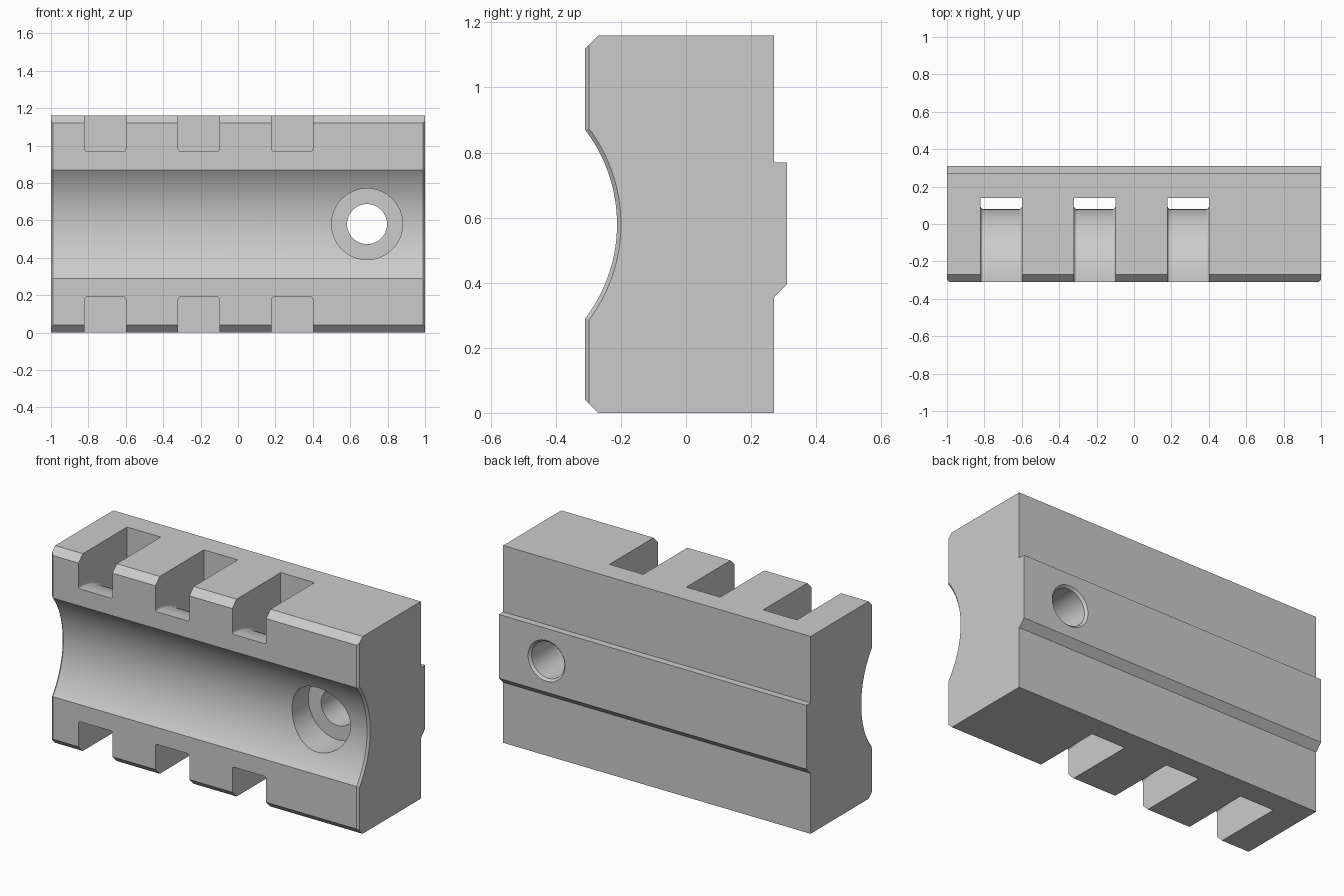
import bpy, bmesh, math

if "Cube" in bpy.data.objects:
    bpy.data.objects.remove(bpy.data.objects["Cube"])

HEIGHT, MID = 1.16, 0.58
FRONT, BACK = -0.31, 0.27


def arc(cy, r, half_angle, steps):
    """Points (y, z) on an arc bulging to the back, from top to bottom."""
    angles = [half_angle * (1 - 2 * i / steps) for i in range(steps + 1)]
    return [(cy + r * math.cos(a), MID + r * math.sin(a)) for a in angles]


def loft(name, rings):
    """Closed solid through a row of matching rings."""
    bm = bmesh.new()
    rows = [[bm.verts.new(p) for p in ring] for ring in rings]
    n = len(rows[0])
    for a, b in zip(rows, rows[1:]):
        for i in range(n):
            j = (i + 1) % n
            bm.faces.new((a[i], a[j], b[j], b[i]))
    bm.faces.new(rows[0])
    bm.faces.new(rows[-1])
    bmesh.ops.recalc_face_normals(bm, faces=bm.faces)
    mesh = bpy.data.meshes.new(name)
    bm.to_mesh(mesh)
    bm.free()
    obj = bpy.data.objects.new(name, mesh)
    bpy.context.collection.objects.link(obj)
    return obj


# Clamp body: side profile with grooved front and locating rail on the back
def body_profile(inset):
    y = FRONT + inset
    edge = 0.04 - inset
    r, cy = 0.478 + inset, -0.69
    groove = arc(cy, r, math.acos((y - cy) / r), 40)
    return ([(y, HEIGHT - edge)] + groove
            + [(y, edge), (-0.27, 0), (BACK, 0), (BACK, 0.355), (0.31, 0.395),
               (0.31, 0.77), (BACK, 0.77), (BACK, HEIGHT), (-0.27, HEIGHT)])


CHAMFER = 0.012
body = loft("clamp_block", [
    [(x, y, z) for y, z in body_profile(inset)]
    for x, inset in ((-1, CHAMFER), (CHAMFER - 1, 0), (1 - CHAMFER, 0), (1, CHAMFER))])


# Strap slots: flat back wall, round inner wall with filleted corners
def slot_profile(r):
    return (arc(FRONT, r, math.pi / 2, 48)
            + [(-0.5, MID - r), (-0.5, -0.1), (0.14, -0.1),
               (0.14, 1.26), (-0.5, 1.26), (-0.5, MID + r)])


def slot_cutter(cx):
    fillet = 0.012
    half = []
    for i in range(4):
        t = math.pi / 6 * i
        half.append((0.11 - fillet * (1 - math.cos(t)),
                     0.39 + fillet * (1 - math.sin(t))))
    sections = [(-x, r) for x, r in half] + half[::-1]
    return loft("slot_cutter", [
        [(cx + x, y, z) for y, z in slot_profile(r)] for x, r in sections])


cutters = [slot_cutter(cx) for cx in (-0.71, -0.21, 0.29)]

# Bolt hole: counterbore in the groove, small chamfer on the back
bolt = [(0.19, -0.5), (0.19, -0.06), (0.107, -0.06),
        (0.107, 0.297), (0.12, 0.31), (0.12, 0.4)]
SIDES = 64
cutters.append(loft("bolt_cutter", [
    [(0.69 + r * math.cos(math.tau * i / SIDES), y,
      MID + r * math.sin(math.tau * i / SIDES)) for i in range(SIDES)]
    for r, y in bolt]))

bpy.ops.object.select_all(action="DESELECT")
bpy.context.view_layer.objects.active = body
body.select_set(True)
for cutter in cutters:
    mod = body.modifiers.new("cut", "BOOLEAN")
    mod.operation = "DIFFERENCE"
    mod.solver = "EXACT"
    mod.object = cutter
    bpy.ops.object.modifier_apply(modifier=mod.name)
    bpy.data.objects.remove(cutter)

# Plain grey finish
grey = bpy.data.materials.new("plain_grey")
grey.use_nodes = True
colour = (0.6, 0.6, 0.6, 1)
grey.diffuse_color = colour
grey.node_tree.nodes["Principled BSDF"].inputs["Base Color"].default_value = colour
body.data.materials.clear()
body.data.materials.append(grey)

bpy.ops.object.shade_smooth_by_angle(angle=math.radians(12))
